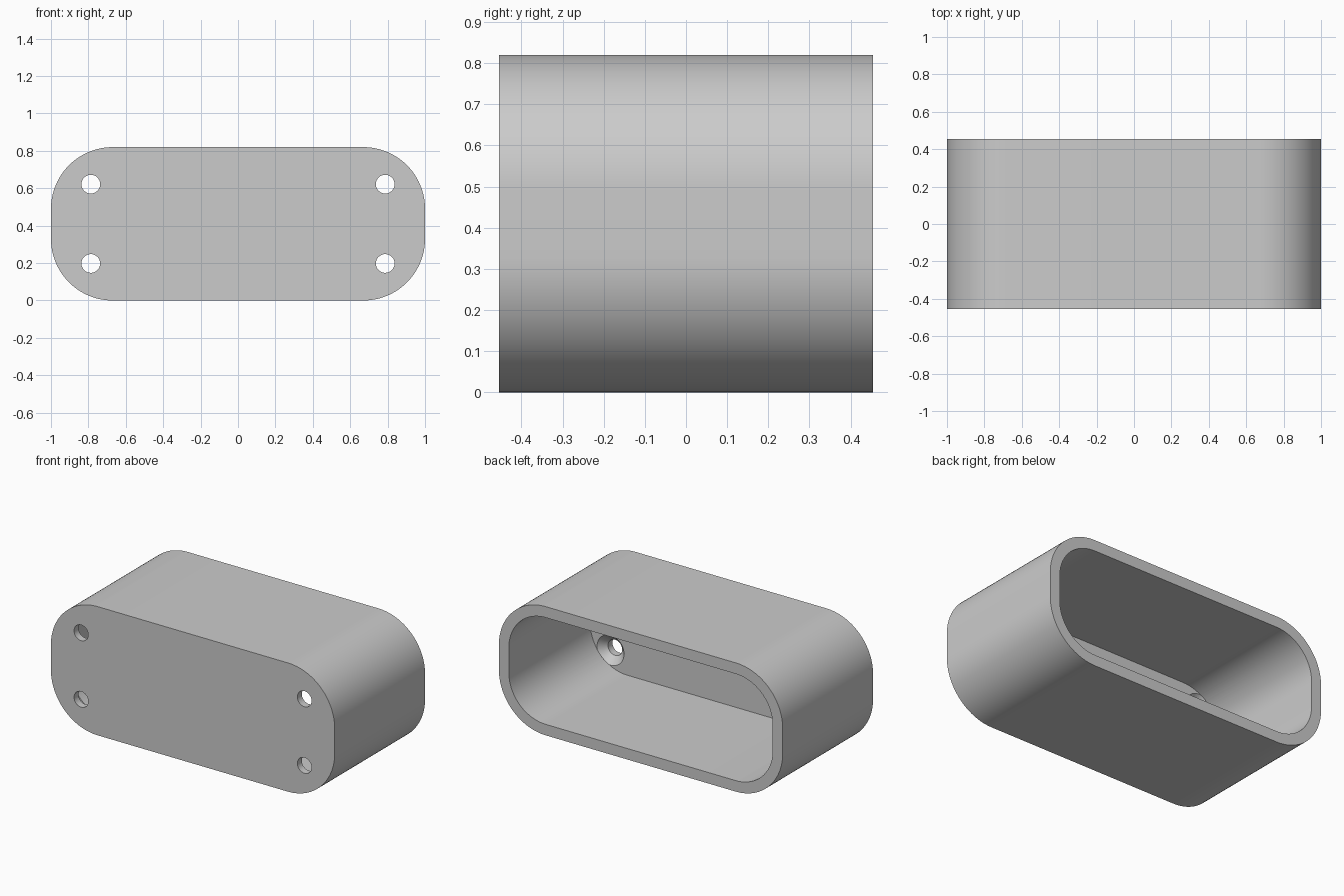
import bpy
import bmesh
from math import cos, sin, pi, radians
from mathutils import Matrix, Vector

if "Cube" in bpy.data.objects:
    bpy.data.objects.remove(bpy.data.objects["Cube"], do_unlink=True)

# Main dimensions
WIDTH, HEIGHT, DEPTH = 2.0, 0.82, 0.91
RADIUS, WALL, FLOOR = 0.33, 0.07, 0.09
FRONT, BACK = -DEPTH / 2, DEPTH / 2
HOLE_X, HOLE_Z = 0.787, 0.212
HOLE_R, SINK_R = 0.05, 0.095

grey = bpy.data.materials.new("plain grey")
grey.use_nodes = True
colour = (0.6, 0.6, 0.6, 1)
grey.diffuse_color = colour
grey.node_tree.nodes["Principled BSDF"].inputs["Base Color"].default_value = colour


def make_object(name, bm):
    bmesh.ops.recalc_face_normals(bm, faces=bm.faces[:])
    mesh = bpy.data.meshes.new(name)
    bm.to_mesh(mesh)
    bm.free()
    mesh.materials.append(grey)
    obj = bpy.data.objects.new(name, mesh)
    bpy.context.collection.objects.link(obj)
    return obj


def rounded_block(name, inset, y0, y1, steps=24):
    """Rounded rectangle in the XZ plane, extruded along Y."""
    r = RADIUS - inset
    cx, cz = WIDTH / 2 - RADIUS, HEIGHT / 2 - RADIUS
    bm = bmesh.new()
    ring = []
    for k, (sx, sz) in enumerate([(1, 1), (-1, 1), (-1, -1), (1, -1)]):
        for i in range(steps + 1):
            a = (k + i / steps) * pi / 2
            ring.append(bm.verts.new((sx * cx + r * cos(a), y0,
                                      HEIGHT / 2 + sz * cz + r * sin(a))))
    face = bm.faces.new(ring)
    new = bmesh.ops.extrude_face_region(bm, geom=[face])["geom"]
    moved = [v for v in new if isinstance(v, bmesh.types.BMVert)]
    bmesh.ops.translate(bm, verts=moved, vec=(0, y1 - y0, 0))
    return make_object(name, bm)


def drill(name, x, z):
    """Straight hole that widens into a countersink at the inner floor."""
    inner = FRONT + FLOOR
    lip = 0.002
    profile = [(0, FRONT - 0.1), (HOLE_R, FRONT - 0.1),
               (HOLE_R, inner - (SINK_R - HOLE_R)),
               (SINK_R + lip, inner + lip), (0, inner + lip)]
    bm = bmesh.new()
    verts = [bm.verts.new((x + r, y, z)) for r, y in profile]
    edges = [bm.edges.new(pair) for pair in zip(verts, verts[1:])]
    bmesh.ops.spin(bm, geom=verts + edges, cent=(x, 0, z), axis=(0, 1, 0),
                   angle=2 * pi, steps=48, use_duplicate=False)
    bmesh.ops.remove_doubles(bm, verts=bm.verts[:], dist=0.0001)
    return make_object(name, bm)


# Open-backed housing, hollowed and drilled
housing = rounded_block("housing", 0, FRONT, BACK)
cutters = [rounded_block("cavity_cutter", WALL, FRONT + FLOOR, BACK + 0.1)]
for x in (-HOLE_X, HOLE_X):
    for dz in (-1, 1):
        z = HEIGHT / 2 + dz * HOLE_Z
        cutters.append(drill("screw_hole_cutter", x, z))

bpy.ops.object.select_all(action="DESELECT")
housing.select_set(True)
bpy.context.view_layer.objects.active = housing
for cutter in cutters:
    cutter.hide_render = True
    mod = housing.modifiers.new("cut", "BOOLEAN")
    mod.operation = "DIFFERENCE"
    mod.solver = "EXACT"
    mod.object = cutter
    bpy.ops.object.modifier_apply(modifier=mod.name)
for cutter in cutters:
    bpy.data.objects.remove(cutter, do_unlink=True)

# Smooth curved walls, crisp rims
bpy.ops.object.shade_smooth_by_angle(angle=radians(30))
